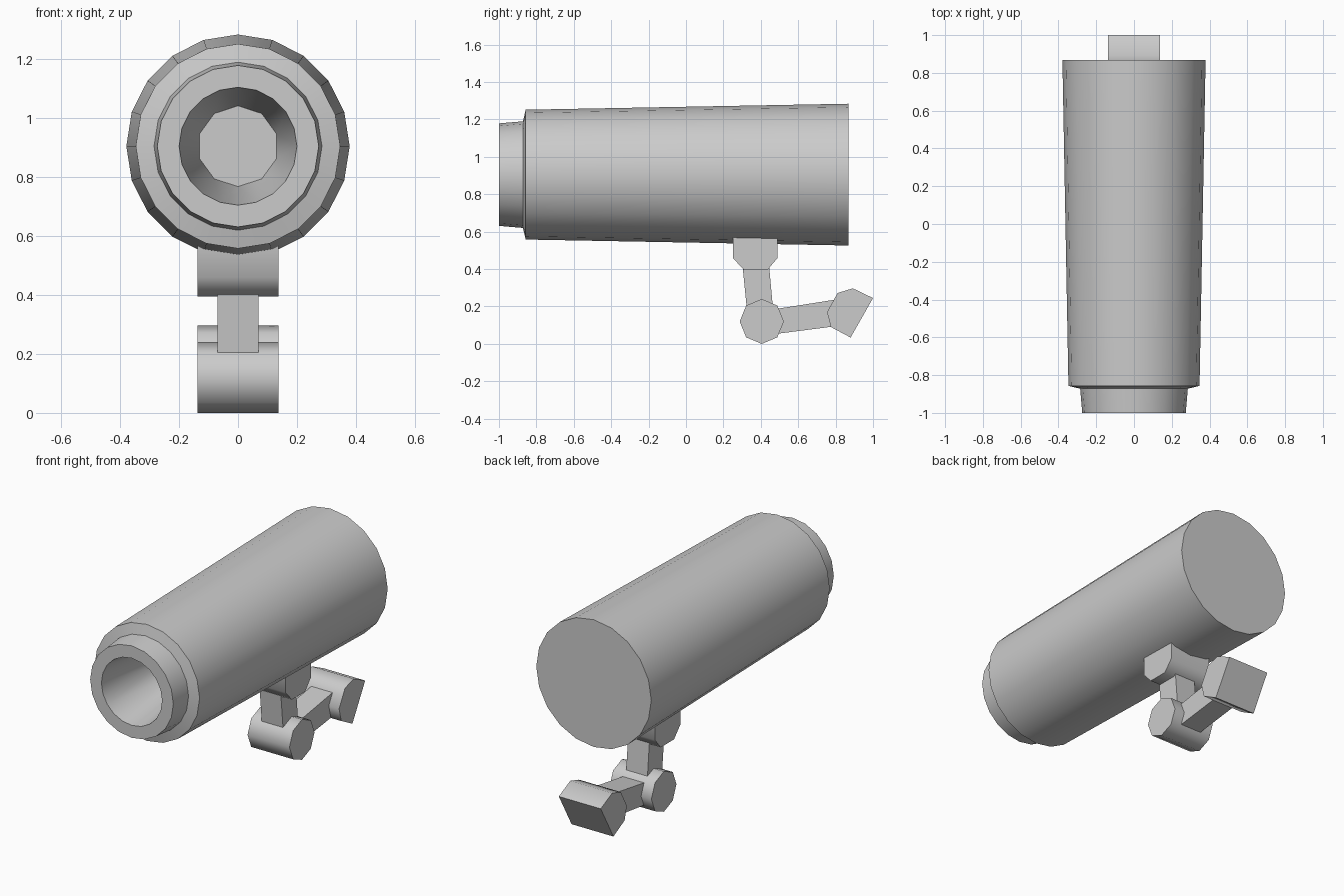
import bpy, bmesh
from math import sin, cos, pi, radians

if "Cube" in bpy.data.objects:
    bpy.data.objects.remove(bpy.data.objects["Cube"])

CZ = 0.905   # height of the housing axis


def finish(bm, name, angle):
    bmesh.ops.recalc_face_normals(bm, faces=bm.faces)
    mesh = bpy.data.meshes.new(name)
    bm.to_mesh(mesh)
    bm.free()
    ob = bpy.data.objects.new(name, mesh)
    bpy.context.collection.objects.link(ob)
    bpy.ops.object.select_all(action='DESELECT')
    ob.select_set(True)
    bpy.context.view_layer.objects.active = ob
    bpy.ops.object.shade_smooth_by_angle(angle=radians(angle))
    return ob


def ring(bm, y, r, n):
    return [bm.verts.new((r * sin(2 * pi * i / n), y, CZ + r * cos(2 * pi * i / n)))
            for i in range(n)]


def prism(name, profile, half_width):
    """Extrude a (y, z) outline evenly to both sides of x = 0."""
    bm = bmesh.new()
    a = [bm.verts.new((-half_width, y, z)) for y, z in profile]
    b = [bm.verts.new((half_width, y, z)) for y, z in profile]
    bm.faces.new(a)
    bm.faces.new(b[::-1])
    n = len(a)
    for i in range(n):
        j = (i + 1) % n
        bm.faces.new((a[i], a[j], b[j], b[i]))
    return finish(bm, name, 55)


# Housing: 20-sided tapered shell, stepped collar and lens opening
bm = bmesh.new()
N = 20
profile = [(0.868, 0.379), (-0.857, 0.347), (-0.872, 0.285), (-1.0, 0.274), (-1.0, 0.2)]
rings = [ring(bm, y, r, N) for y, r in profile]
bm.faces.new(rings[0])
for p, q in zip(rings, rings[1:]):
    for i in range(N):
        j = (i + 1) % N
        bm.faces.new((p[i], p[j], q[j], q[i]))

# Lens recess: 20-sided rim narrowing to a 10-sided floor
rim = rings[-1]
floor = ring(bm, -0.55, 0.137, N // 2)
for k in range(N // 2):
    f0, f1 = floor[k], floor[(k + 1) % (N // 2)]
    r0, r1, r2 = rim[2 * k], rim[2 * k + 1], rim[(2 * k + 2) % N]
    bm.faces.new((f0, r0, r1))
    bm.faces.new((f0, r1, f1))
    bm.faces.new((f1, r1, r2))
bm.faces.new(floor)
finish(bm, "camera_housing", 35)

# Bracket: mount under the housing, two arms, pivot drum and wall end
prism("housing_mount", [(0.25, 0.60), (0.49, 0.60), (0.49, 0.46),
                        (0.435, 0.395), (0.31, 0.395), (0.25, 0.46)], 0.138)
prism("upper_arm", [(0.303, 0.41), (0.444, 0.42), (0.465, 0.19), (0.325, 0.19)], 0.07)
prism("pivot_drum", [(0.405 + 0.118 * sin(i * pi / 4), 0.12 + 0.12 * cos(i * pi / 4))
                     for i in range(8)], 0.138)
prism("lower_arm", [(0.47, 0.185), (0.82, 0.24), (0.82, 0.097), (0.47, 0.052)], 0.07)
prism("wall_end", [(0.79, 0.235), (0.81, 0.272), (0.892, 0.297), (1.0, 0.245),
                   (0.88, 0.034), (0.775, 0.09), (0.754, 0.17)], 0.138)
